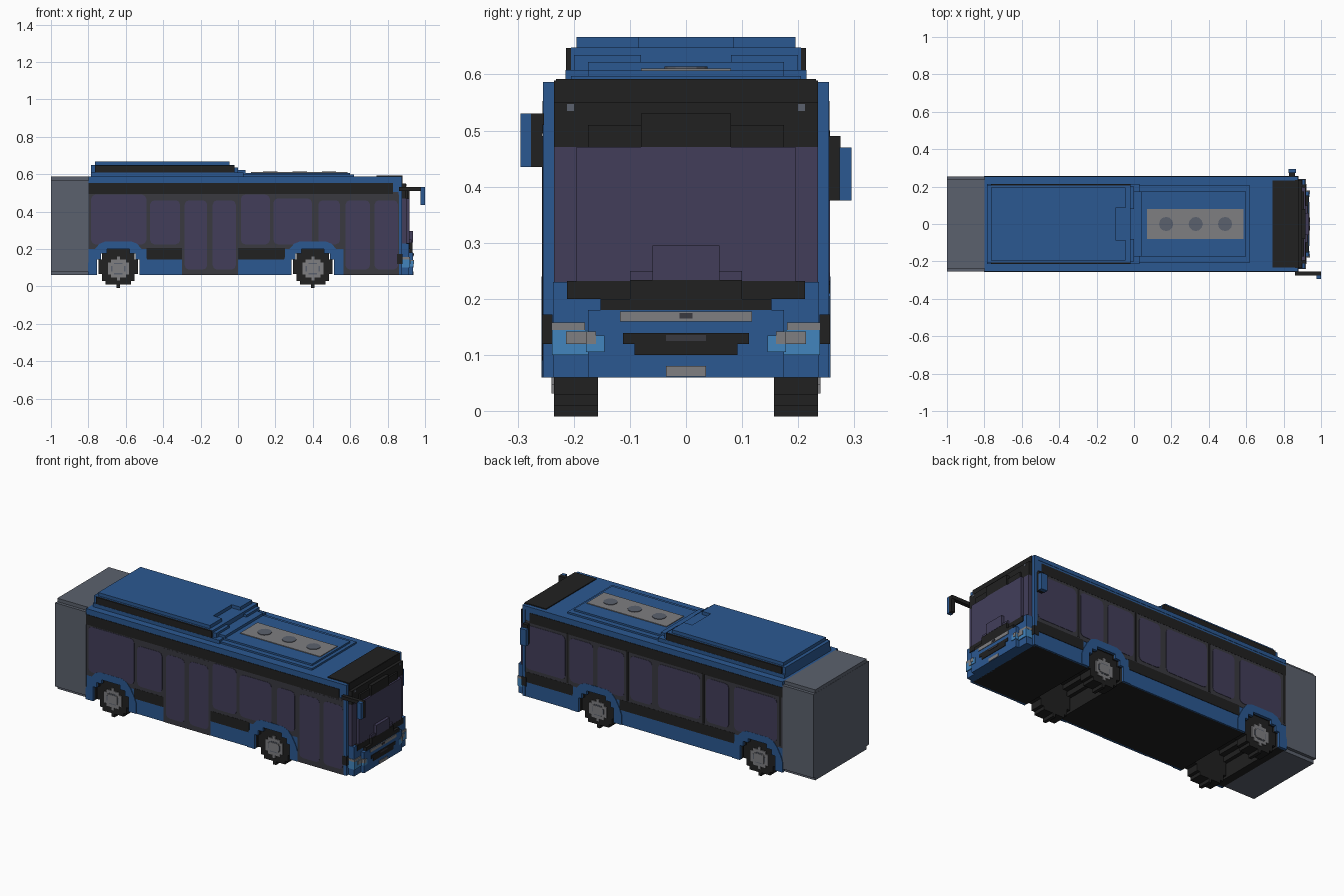
import bpy, bmesh, math

old = bpy.data.objects.get("Cube")
if old:
    bpy.data.objects.remove(old, do_unlink=True)


def material(name, rgb):
    m = bpy.data.materials.new(name)
    m.use_nodes = True
    m.diffuse_color = (*rgb, 1)
    m.node_tree.nodes["Principled BSDF"].inputs["Base Color"].default_value = (*rgb, 1)
    return m


BLUE = material("body blue", (0.024, 0.098, 0.285))
BLACK = material("black trim", (0.015, 0.015, 0.015))
GLASS = material("tinted glass", (0.054, 0.048, 0.102))
FRAME = material("dark window frame", (0.041, 0.041, 0.051))
GREY = material("light grey", (0.21, 0.21, 0.22))
SLATE = material("slate grey", (0.105, 0.12, 0.153))
SKY = material("headlight blue", (0.055, 0.235, 0.515))


def prism(name, pts, y0, y1, mat):
    """Extrude an x-z outline from y0 to y1."""
    bm = bmesh.new()
    face = bm.faces.new([bm.verts.new((x, y0, z)) for x, z in pts])
    ext = bmesh.ops.extrude_face_region(bm, geom=[face])
    verts = [g for g in ext["geom"] if isinstance(g, bmesh.types.BMVert)]
    bmesh.ops.translate(bm, verts=verts, vec=(0, y1 - y0, 0))
    bmesh.ops.recalc_face_normals(bm, faces=bm.faces)
    mesh = bpy.data.meshes.new(name)
    bm.to_mesh(mesh)
    bm.free()
    mesh.materials.append(mat)
    ob = bpy.data.objects.new(name, mesh)
    bpy.context.collection.objects.link(ob)
    return ob


def rect(x0, x1, z0, z1):
    return [(x0, z0), (x1, z0), (x1, z1), (x0, z1)]


def box(name, x0, x1, y0, y1, z0, z1, mat):
    return prism(name, rect(x0, x1, z0, z1), y0, y1, mat)


def wide(name, x0, x1, half, z0, z1, mat):
    return box(name, x0, x1, -half, half, z0, z1, mat)


def pair(name, x0, x1, ya, yb, z0, z1, mat):
    for tag, s in (("left", 1), ("right", -1)):
        box(f"{tag}_{name}", x0, x1, s * ya, s * yb, z0, z1, mat)


def rounded(x0, x1, z0, z1, c=0.022):
    d = c * 0.3
    return [(x0 + c, z0), (x1 - c, z0), (x1 - d, z0 + d), (x1, z0 + c), (x1, z1 - c), (x1 - d, z1 - d),
            (x1 - c, z1), (x0 + c, z1), (x0 + d, z1 - d), (x0, z1 - c), (x0, z0 + c), (x0 + d, z0 + d)]


def stepped_disc(cx, cz, r, n):
    """Outline of a circle made of n square-stepped columns."""
    s = 2 * r / n
    top = []
    for i in range(n):
        xm = -r + (i + 0.5) * s
        h = max(s, round(math.sqrt(r * r - xm * xm) / s) * s)
        for x in (-r + i * s, -r + (i + 1) * s):
            if len(top) > 1 and top[-1][1] == h and top[-2][1] == h:
                top.pop()
            if not top or abs(top[-1][0] - x) > 1e-6 or abs(top[-1][1] - h) > 1e-6:
                top.append((x, h))
    return [(cx + x, cz + h) for x, h in top] + [(cx + x, cz - h) for x, h in reversed(top)]


AXLES = (-0.64, 0.40)
FLOOR = 0.06


def opening(cx):
    h = [(0.113, FLOOR), (0.113, 0.145), (0.092, 0.145), (0.092, 0.175), (0.06, 0.175), (0.06, 0.199)]
    return [(cx - x, z) for x, z in h] + [(cx + x, z) for x, z in reversed(h)]


def side_outline(x0, x1, top):
    return [(x0, FLOOR)] + opening(AXLES[0]) + opening(AXLES[1]) + [(x1, FLOOR), (x1, top), (x0, top)]


# Main body: black core with wheel wells, blue side skins and roof
prism("body_core", side_outline(-0.80, 0.87, 0.566), -0.245, 0.245, BLACK)
wide("roof", -0.80, 0.87, 0.255, 0.565, 0.587, BLUE)
wide("rear_section", -1.0, -0.80, 0.255, 0.08, 0.567, SLATE)
wide("rear_section_cap", -0.999, -0.80, 0.237, 0.06, 0.587, SLATE)

ARCH = [(0.163, FLOOR), (0.163, 0.12), (0.15, 0.155), (0.125, 0.2), (0.10, 0.228), (0.07, 0.24)]
RIGHT_PANES = [(-0.785, -0.49, 0.225, 0.49), (-0.47, -0.31, 0.225, 0.46), (-0.285, -0.165, 0.09, 0.46),
               (-0.135, -0.012, 0.09, 0.46), (0.015, 0.17, 0.225, 0.49), (0.19, 0.395, 0.225, 0.47),
               (0.43, 0.545, 0.225, 0.46), (0.575, 0.705, 0.09, 0.46), (0.73, 0.855, 0.09, 0.46)]
LEFT_PANES = [(0.60, 0.855), (0.42, 0.57), (0.22, 0.39), (0.04, 0.18), (-0.27, 0.0), (-0.455, -0.31), (-0.765, -0.49)]

for side, s in (("left", 1), ("right", -1)):
    def plate(name, pts, out, mat):
        prism(f"{side}_{name}", pts, s * 0.243, s * out, mat)

    plate("skin", side_outline(-0.80, 0.87, 0.566), 0.253, BLUE)
    plate("window_frame", rect(-0.80, 0.86, 0.2, 0.505), 0.2545, FRAME)
    plate("upper_band", rect(-0.80, 0.83, 0.495, 0.553), 0.2555, BLACK)
    for i, cx in enumerate(AXLES):
        hoop = [(cx - x, z) for x, z in ARCH] + [(cx + x, z) for x, z in reversed(ARCH)]
        plate(f"wheel_arch_{i}", hoop + opening(cx)[::-1], 0.2575, BLUE)
    strips = [(-0.49, -0.30), (0.0, 0.25)] if s < 0 else [(-0.49, 0.25), (0.55, 0.86)]
    for i, (a, b) in enumerate(strips):
        plate(f"lower_strip_{i}", rect(a, b, 0.145, 0.205), 0.2555, BLACK)

    # Windows and doors
    if s < 0:
        for i, (a, b) in enumerate([(-0.30, 0.0), (0.564, 0.86)]):
            plate(f"door_{i}", rect(a, b, FLOOR, 0.49), 0.2555, FRAME)
        for i, p in enumerate(RIGHT_PANES):
            plate(f"pane_{i}", rounded(*p), 0.2565, GLASS)
    else:
        for i, (a, b) in enumerate(LEFT_PANES):
            plate(f"pane_{i}", rounded(a, b, 0.225, 0.48), 0.2565, GLASS)
        for i, x in enumerate((0.585, 0.20, -0.29, -0.785)):
            plate(f"window_divider_{i}", rect(x - 0.006, x + 0.006, 0.21, 0.5), 0.2565, BLACK)

    # Stepped wheels
    for tag, cx in zip(("rear", "front"), AXLES):
        prism(f"{side}_{tag}_tyre", stepped_disc(cx, 0.106, 0.106, 11), s * 0.157, s * 0.235, BLACK)
        prism(f"{side}_{tag}_rim", stepped_disc(cx, 0.095, 0.056, 7), s * 0.16, s * 0.24, GREY)
        prism(f"{side}_{tag}_rim_ring", stepped_disc(cx, 0.095, 0.038, 5), s * 0.16, s * 0.242, SLATE)
        prism(f"{side}_{tag}_hub", stepped_disc(cx, 0.095, 0.031, 5), s * 0.16, s * 0.244, GREY)

# Front end: stepped layers (name, half width, front x, bottom z, top z, colour)
NOSE = [("lower_nose", 0.237, 0.915, 0.06, 0.23, BLUE), ("bumper", 0.175, 0.935, 0.06, 0.18, BLUE),
        ("cowl_wide", 0.212, 0.919, 0.2, 0.232, BLACK), ("cowl_low", 0.152, 0.934, 0.18, 0.2, BLACK),
        ("cowl_centre", 0.10, 0.934, 0.2, 0.234, BLACK),
        ("windscreen_base", 0.235, 0.90, 0.23, 0.471, GLASS), ("windscreen", 0.195, 0.918, 0.232, 0.471, GLASS),
        ("windscreen_lip", 0.10, 0.927, 0.234, 0.25, GLASS), ("windscreen_bulge", 0.06, 0.935, 0.234, 0.295, GLASS),
        ("header", 0.235, 0.898, 0.471, 0.55, BLACK), ("header_step", 0.175, 0.908, 0.471, 0.51, BLACK),
        ("header_centre", 0.08, 0.918, 0.471, 0.53, BLACK), ("header_top", 0.235, 0.88, 0.55, 0.589, BLACK),
        ("nose_strip", 0.118, 0.938, 0.16, 0.178, GREY), ("number_plate", 0.036, 0.938, 0.062, 0.08, GREY),
        ("grille_top", 0.112, 0.938, 0.12, 0.139, BLACK), ("grille_bottom", 0.092, 0.938, 0.10, 0.12, BLACK),
        ("grille_bar", 0.036, 0.94, 0.125, 0.136, FRAME), ("badge_bar", 0.012, 0.94, 0.165, 0.175, FRAME)]
for name, half, x, z0, z1, mat in NOSE:
    wide(name, 0.86, x, half, z0, z1, mat)
wide("front_roof_cap", 0.74, 0.879, 0.232, 0.58, 0.592, BLACK)
pair("front_pillar", 0.858, 0.877, 0.234, 0.255, 0.06, 0.587, BLUE)
pair("headlight_outer", 0.865, 0.92, 0.17, 0.239, 0.10, 0.145, SKY)
pair("headlight_inner", 0.90, 0.938, 0.145, 0.178, 0.105, 0.135, SKY)
pair("headlight_lens", 0.90, 0.923, 0.176, 0.214, 0.12, 0.142, GREY)
pair("headlight_lens_inner", 0.90, 0.94, 0.16, 0.178, 0.12, 0.142, GREY)
pair("lamp_trim", 0.865, 0.919, 0.18, 0.24, 0.145, 0.158, GREY)
pair("corner_marker", 0.85, 0.88, 0.238, 0.257, 0.12, 0.172, BLACK)
pair("marker_lamp", 0.88, 0.9, 0.2, 0.212, 0.535, 0.547, SLATE)

# Rear roof unit with black side grilles and a stepped, notched front
wide("roof_unit_base", -0.785, 0.03, 0.215, 0.585, 0.608, BLUE)
wide("roof_unit_middle", -0.785, -0.02, 0.205, 0.60, 0.648, BLUE)
wide("roof_unit_top", -0.765, -0.10, 0.195, 0.64, 0.667, BLUE)
pair("roof_unit_grille", -0.765, -0.02, 0.20, 0.214, 0.596, 0.647, BLACK)
pair("roof_unit_shoulder", -0.10, -0.045, 0.085, 0.195, 0.64, 0.667, BLUE)
pair("roof_unit_step", -0.02, 0.0, 0.08, 0.2, 0.60, 0.635, BLUE)
wide("roof_unit_front_step", -0.02, 0.04, 0.175, 0.60, 0.622, BLUE)

# Front roof plinth with vent panel and fans
wide("roof_plinth", 0.0, 0.62, 0.205, 0.585, 0.597, BLUE)
wide("roof_plinth_top", 0.03, 0.60, 0.175, 0.59, 0.607, BLUE)
wide("vent_panel", 0.07, 0.585, 0.08, 0.60, 0.611, GREY)
for i, x in enumerate((0.172, 0.33, 0.487)):
    bpy.ops.mesh.primitive_cylinder_add(vertices=12, radius=0.038, depth=0.008, location=(x, 0, 0.61))
    fan = bpy.context.object
    fan.name = f"roof_fan_{i}"
    fan.data.materials.append(SLATE)

# Mirrors: long arm on the right, short bracket on the left
box("right_mirror_arm", 0.86, 1.0, -0.276, -0.253, 0.51, 0.53, BLACK)
box("right_mirror_back", 0.978, 1.0, -0.276, -0.256, 0.435, 0.53, BLACK)
box("right_mirror_case", 0.975, 1.0, -0.295, -0.275, 0.435, 0.53, BLUE)
box("left_mirror_bracket", 0.83, 0.862, 0.25, 0.275, 0.375, 0.49, BLACK)
box("left_mirror_case", 0.825, 0.865, 0.274, 0.295, 0.375, 0.47, BLUE)
